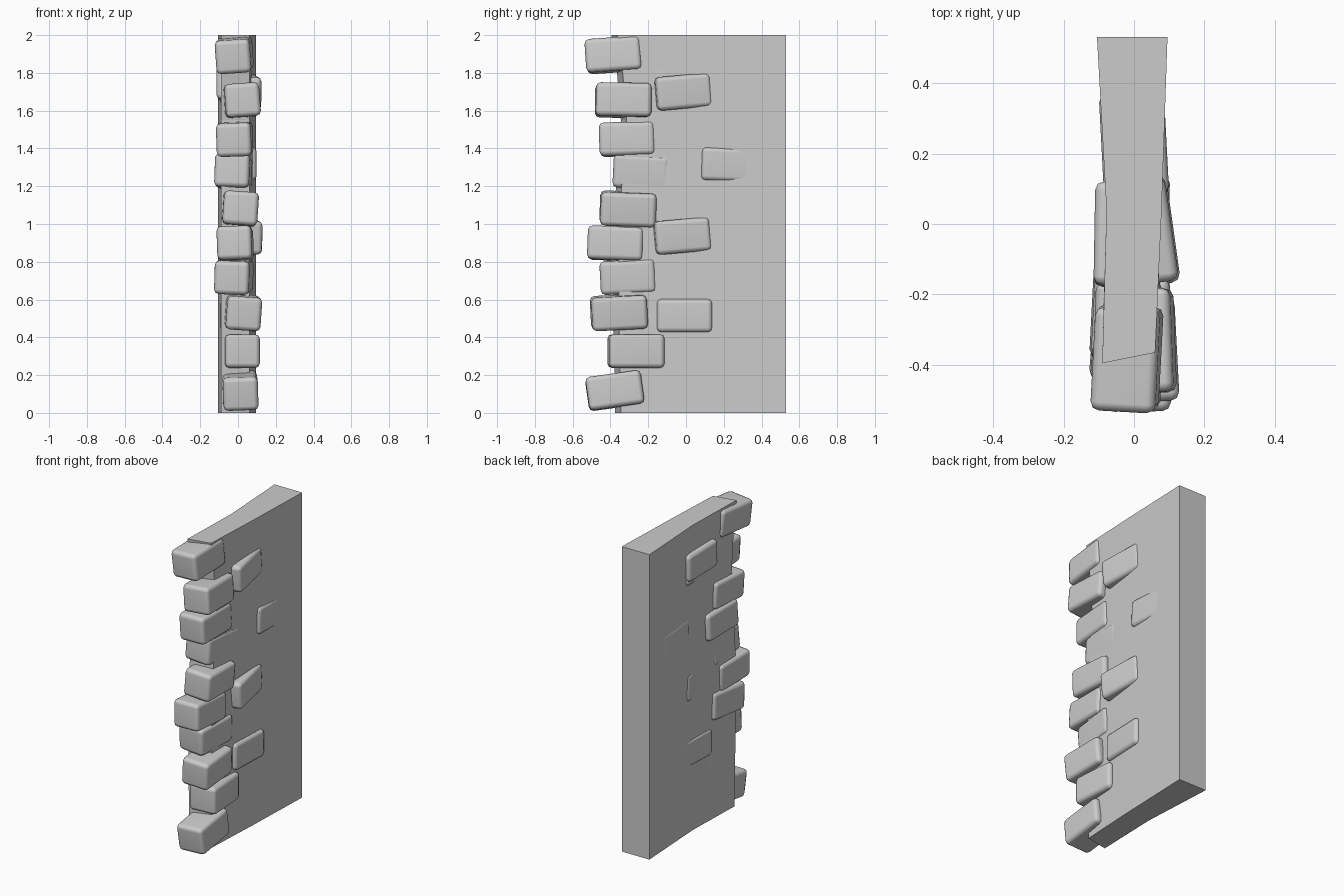
import bpy, bmesh
from math import radians
from mathutils import Matrix, Vector

if "Cube" in bpy.data.objects:
    bpy.data.objects.remove(bpy.data.objects["Cube"])


def add_object(name, bm):
    bmesh.ops.recalc_face_normals(bm, faces=bm.faces)
    mesh = bpy.data.meshes.new(name)
    bm.to_mesh(mesh)
    bm.free()
    ob = bpy.data.objects.new(name, mesh)
    bpy.context.collection.objects.link(ob)
    return ob


# Wall slab: pinched plan swept upwards, front end slightly ragged
plan = [(-0.105, 0.53), (0.095, 0.53), (0.078, 0.03), (0.06, -0.355),
        (-0.09, -0.385), (-0.078, 0.04)]
rows = [(0.0, 0.01), (0.5, 0.0), (1.0, 0.0), (1.55, 0.04), (1.8, 0.02), (2.0, -0.01)]
bm = bmesh.new()
rings = []
for z, dy in rows:
    rings.append([bm.verts.new((x, y + (dy if y < -0.2 else 0), z)) for x, y in plan])
n = len(plan)
for a, b in zip(rings, rings[1:]):
    for i in range(n):
        j = (i + 1) % n
        bm.faces.new((a[i], a[j], b[j], b[i]))
bm.faces.new(rings[0])
bm.faces.new(rings[-1])
add_object("wall_slab", bm)


def brick(name, x, y, z, tilt=0, yaw=0, roll=0, size=(0.185, 0.295, 0.178)):
    """Rounded brick; tilt about x, yaw about z, roll about y, in degrees."""
    bm = bmesh.new()
    bmesh.ops.create_cube(bm, size=1)
    bmesh.ops.scale(bm, vec=Vector(size), verts=bm.verts)
    bmesh.ops.bevel(bm, geom=bm.edges[:], offset=0.025, segments=2,
                    profile=0.5, affect='EDGES')
    rot = (Matrix.Rotation(radians(yaw), 4, 'Z') @ Matrix.Rotation(radians(tilt), 4, 'X')
           @ Matrix.Rotation(radians(roll), 4, 'Y'))
    bmesh.ops.transform(bm, matrix=Matrix.Translation((x, y, z)) @ rot, verts=bm.verts)
    for f in bm.faces:
        f.smooth = True
    ob = add_object(name, bm)
    mod = ob.modifiers.new("weighted", 'WEIGHTED_NORMAL')
    mod.keep_sharp = True


# Bricks stacked along the broken front edge: x, y, z, tilt, yaw, roll
edge_bricks = [
    (-0.02, -0.382, 1.895, 4, -3, -4),
    (0.02, -0.332, 1.655, -1, 2, -4),
    (-0.018, -0.31, 1.45, 2, -2, -2),
    (-0.025, -0.235, 1.278, -3, -3, 2),
    (0.01, -0.307, 1.08, -2, 2, 4),
    (-0.015, -0.372, 0.897, -2, -2, -2),
    (-0.022, -0.302, 0.722, 3, -5, 2),
    (0.025, -0.355, 0.532, 3, 3, 4),
    (0.015, -0.265, 0.327, 0, 4, 0),
    (0.012, -0.377, 0.118, 8, 1, -2),
]
for i, b in enumerate(edge_bricks):
    brick(f"edge_brick_{i + 1}", *b)

# Bricks showing through the faces of the wall
face_bricks = [
    (0.015, -0.02, 1.70, 5, 8, 0),
    (-0.02, -0.03, 1.745, -2, -1, 0),
    (0.0, 0.225, 1.315, -2, 3, 0),
    (0.02, -0.025, 0.937, 5, 8, 0),
    (0.005, -0.005, 0.515, 0, -2, 0),
]
for i, b in enumerate(face_bricks):
    brick(f"face_brick_{i + 1}", *b)
